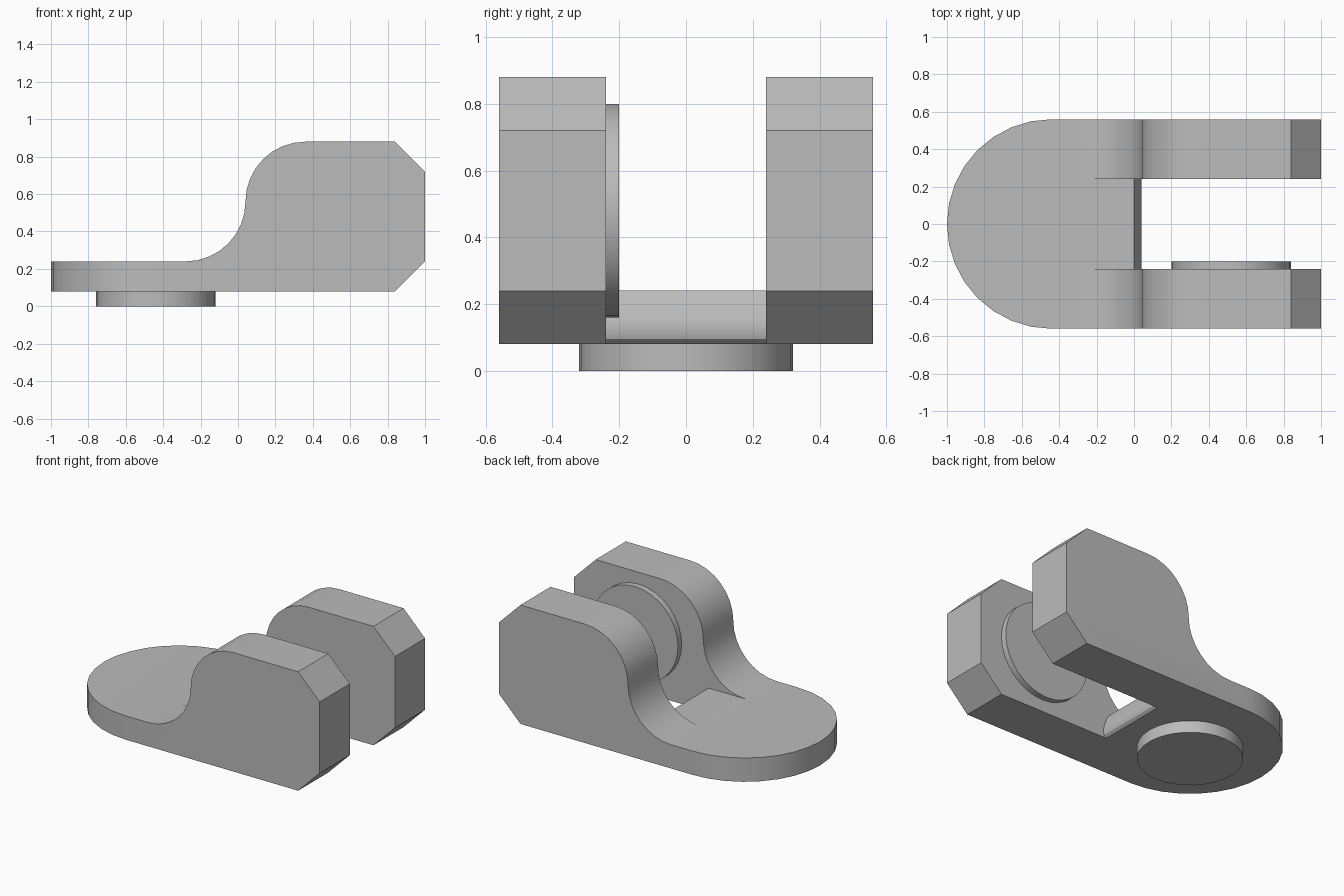
import bpy, bmesh, math
from mathutils import Vector, Matrix

cube = bpy.data.objects.get("Cube")
if cube:
    bpy.data.objects.remove(cube, do_unlink=True)

# Single grey material
grey = bpy.data.materials.new("plain_grey")
grey.use_nodes = True
tone = (0.5, 0.5, 0.5, 1)
grey.diffuse_color = tone
grey.node_tree.nodes["Principled BSDF"].inputs["Base Color"].default_value = tone


def finish(name, bm):
    bmesh.ops.recalc_face_normals(bm, faces=bm.faces)
    mesh = bpy.data.meshes.new(name)
    bm.to_mesh(mesh)
    bm.free()
    mesh.materials.append(grey)
    obj = bpy.data.objects.new(name, mesh)
    bpy.context.collection.objects.link(obj)
    return obj


def prism(name, points, direction):
    """Extrude a closed loop of 3D points along a direction."""
    bm = bmesh.new()
    face = bm.faces.new([bm.verts.new(p) for p in points])
    moved = bmesh.ops.extrude_face_region(bm, geom=[face])["geom"]
    bmesh.ops.translate(bm, vec=Vector(direction),
                        verts=[v for v in moved if isinstance(v, bmesh.types.BMVert)])
    return finish(name, bm)


def arc(cx, cy, r, start, end, steps):
    angles = [math.radians(start + (end - start) * i / steps) for i in range(steps + 1)]
    return [(cx + r * math.cos(a), cy + r * math.sin(a)) for a in angles]


def activate(obj):
    bpy.ops.object.select_all(action='DESELECT')
    obj.select_set(True)
    bpy.context.view_layer.objects.active = obj


def boolean(obj, cutter, operation):
    mod = obj.modifiers.new("cut", 'BOOLEAN')
    mod.operation = operation
    mod.solver = 'EXACT'
    mod.object = cutter
    activate(obj)
    bpy.ops.object.modifier_apply(modifier=mod.name)
    bpy.data.objects.remove(cutter, do_unlink=True)


def disc(name, radius, depth, centre, rotation):
    bm = bmesh.new()
    bmesh.ops.create_cone(bm, cap_ends=True, segments=32, radius1=radius, radius2=radius,
                          depth=depth, matrix=Matrix.Translation(centre) @ rotation)
    return finish(name, bm)


# Side profile: thin plate sweeping up in an S curve to the chamfered block
side = [(-1.1, 0.08), (-1.1, 0.24)]
side += arc(-0.28, 0.56, 0.32, -90, 0, 8)
side += arc(0.36, 0.56, 0.32, 180, 90, 8)[1:]
side += [(0.84, 0.88), (1, 0.72), (1, 0.24), (0.84, 0.08)]
body = prism("clevis_body", [(x, -0.56, z) for x, z in side], (0, 1.12, 0))

# Plan outline rounds off the plate end
plan = arc(-0.44, 0, 0.56, 90, 270, 16) + [(1.1, -0.56), (1.1, 0.56)]
outline = prism("plan_cutter", [(x, y, -0.1) for x, y in plan], (0, 0, 1.2))
boolean(body, outline, 'INTERSECT')

# Slot between the arms, leaving a rounded nose on the plate
nose = [(0, 0.2402), (0.012, 0.215), (0.025, 0.185), (0.035, 0.15),
        (0.04, 0.12), (0.032, 0.095), (0.015, 0.08), (0.015, 0)]
slot = [(1.1, 0), (1.1, 1), (-0.4, 1), (-0.4, 0.2402)] + nose
slot_cutter = prism("slot_cutter", [(x, -0.24, z) for x, z in slot], (0, 0.48, 0))
boolean(body, slot_cutter, 'DIFFERENCE')

# Round bosses: under the plate and inside the front arm
foot = disc("foot_boss", 0.32, 0.09, (-0.44, 0, 0.045), Matrix())
inner = disc("arm_boss", 0.32, 0.05, (0.52, -0.225, 0.48), Matrix.Rotation(math.pi / 2, 4, 'X'))

for obj in (body, foot, inner):
    activate(obj)
    bpy.ops.object.shade_smooth_by_angle(angle=math.radians(30))
